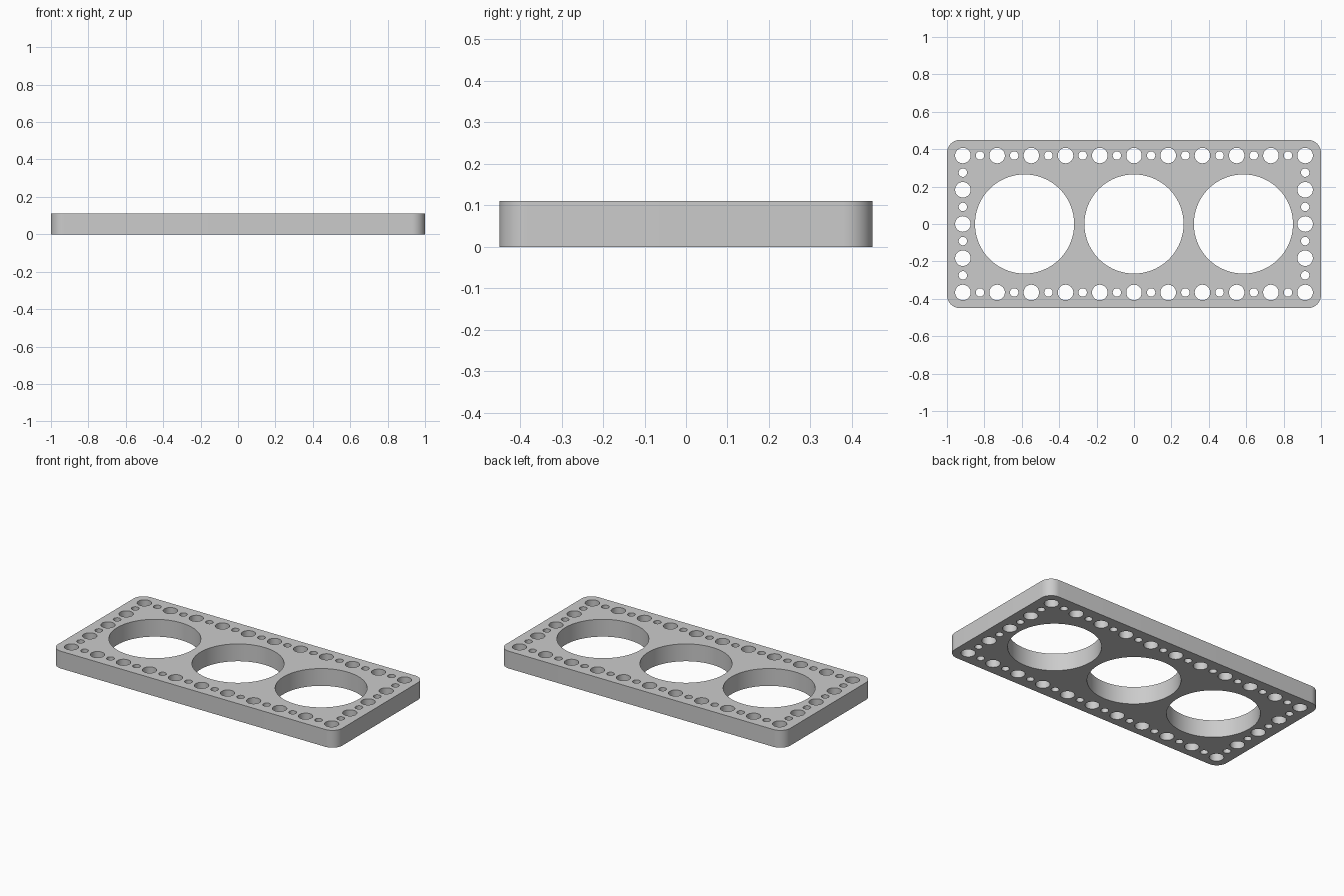
import bpy
import math

cube = bpy.data.objects.get("Cube")
if cube:
    bpy.data.objects.remove(cube, do_unlink=True)

LENGTH, WIDTH, HEIGHT = 2.0, 0.90, 0.11
CORNER = 0.07
PITCH = 0.183          # spacing of the large perimeter holes
COLS, ROWS = 10, 4     # pitches along each side

grey = bpy.data.materials.new("light grey")
grey.use_nodes = True
colour = (0.6, 0.6, 0.6, 1.0)
grey.diffuse_color = colour
grey.node_tree.nodes["Principled BSDF"].inputs["Base Color"].default_value = colour


def arc(cx, cy, r, start, sweep, steps):
    return [(cx + r * math.cos(start + sweep * i / steps),
             cy + r * math.sin(start + sweep * i / steps)) for i in range(steps + 1)]


def add_outline(curve, points):
    spline = curve.splines.new("POLY")
    spline.points.add(len(points) - 1)
    for p, (x, y) in zip(spline.points, points):
        p.co = (x, y, 0, 1)
    spline.use_cyclic_u = True


def add_hole(curve, x, y, r, sides):
    add_outline(curve, arc(x, y, r, 0, math.tau, sides)[:-1])


# Flat profile, extruded to the plate thickness
profile = bpy.data.curves.new("beam_frame", "CURVE")
profile.dimensions = "2D"
profile.fill_mode = "BOTH"
profile.extrude = HEIGHT / 2

# Rounded rectangle border
border = []
for i, (sx, sy) in enumerate([(1, 1), (-1, 1), (-1, -1), (1, -1)]):
    border += arc(sx * (LENGTH / 2 - CORNER), sy * (WIDTH / 2 - CORNER),
                  CORNER, i * math.pi / 2, math.pi / 2, 12)
add_outline(profile, border)

# Three large openings
for x in (-0.585, 0, 0.585):
    add_hole(profile, x, 0, 0.265, 96)

# Perimeter holes, alternating large and small at half pitch
for i in range(2 * COLS + 1):
    for j in range(2 * ROWS + 1):
        if i in (0, 2 * COLS) or j in (0, 2 * ROWS):
            r, sides = (0.0415, 40) if (i + j) % 2 == 0 else (0.0225, 28)
            add_hole(profile, (i - COLS) * PITCH / 2, (j - ROWS) * PITCH / 2, r, sides)

# Turn the profile into a welded, smooth-shaded mesh
plate = bpy.data.objects.new("perforated_plate", profile)
bpy.context.collection.objects.link(plate)
plate.location.z = HEIGHT / 2
bpy.ops.object.select_all(action="DESELECT")
plate.select_set(True)
bpy.context.view_layer.objects.active = plate
bpy.ops.object.convert(target="MESH")
plate = bpy.context.object
plate.data.materials.clear()
plate.data.materials.append(grey)
bpy.ops.object.mode_set(mode="EDIT")
bpy.ops.mesh.select_all(action="SELECT")
bpy.ops.mesh.remove_doubles(threshold=0.0001)
bpy.ops.mesh.normals_make_consistent(inside=False)
bpy.ops.object.mode_set(mode="OBJECT")
bpy.ops.object.shade_smooth_by_angle(angle=math.radians(30))
